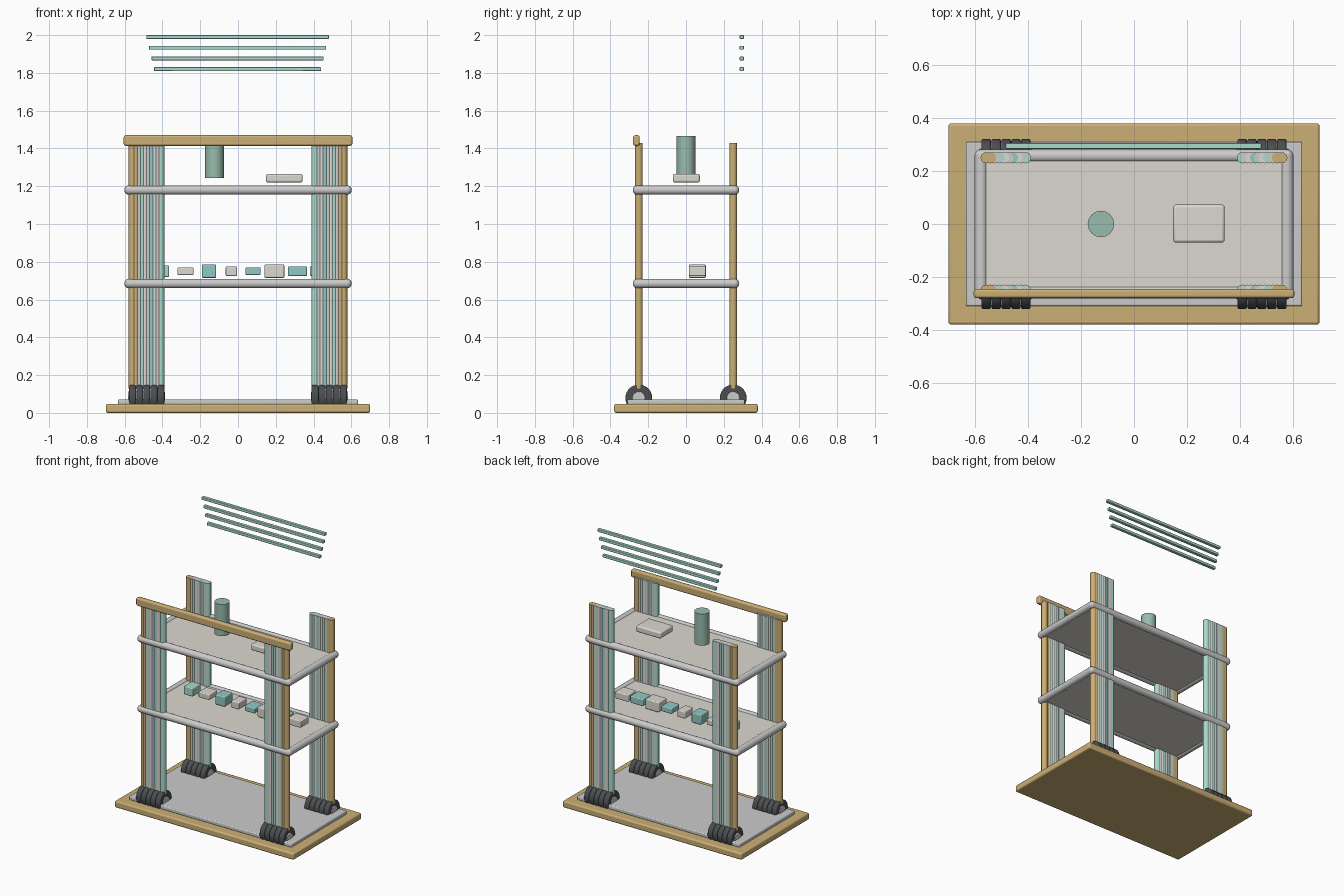
import bpy, bmesh
from mathutils import Matrix, Vector
from math import radians

if "Cube" in bpy.data.objects:
    bpy.data.objects.remove(bpy.data.objects["Cube"])


def mat(name, rgb):
    m = bpy.data.materials.new(name)
    m.diffuse_color = (*rgb, 1)
    m.use_nodes = True
    m.node_tree.nodes["Principled BSDF"].inputs["Base Color"].default_value = m.diffuse_color
    return m


WOOD = mat("wood", (0.60, 0.43, 0.18))
METAL = mat("metal", (0.60, 0.61, 0.63))
CREAM = mat("cream", (0.72, 0.69, 0.63))
TEAL = mat("teal", (0.28, 0.58, 0.55))
MINT = mat("mint", (0.40, 0.70, 0.60))
GREEN = mat("green", (0.32, 0.50, 0.42))
DARK = mat("rubber", (0.07, 0.075, 0.08))


def finish(name, bm, material, bevel=0, smooth=True):
    bmesh.ops.recalc_face_normals(bm, faces=bm.faces)
    me = bpy.data.meshes.new(name)
    bm.to_mesh(me)
    bm.free()
    ob = bpy.data.objects.new(name, me)
    bpy.context.collection.objects.link(ob)
    me.materials.append(material)
    if bevel:
        b = ob.modifiers.new("bevel", 'BEVEL')
        b.width, b.segments, b.limit_method = bevel, 3, 'ANGLE'
    if smooth:
        bpy.context.view_layer.objects.active = ob
        ob.select_set(True)
        bpy.ops.object.shade_smooth_by_angle(angle=radians(35))
        ob.select_set(False)
    return ob


def box(name, x, y, z, material, bevel=0.006):
    """Box from (min, max) ranges."""
    bm = bmesh.new()
    c = Vector([(r[0] + r[1]) / 2 for r in (x, y, z)])
    s = [r[1] - r[0] for r in (x, y, z)]
    bmesh.ops.create_cube(bm, size=1, matrix=Matrix.Translation(c) @ Matrix.Diagonal((*s, 1)))
    return finish(name, bm, material, bevel)


def rod(name, a, b, r, material, segs=20, bevel=0):
    """Cylinder between two points."""
    a, b = Vector(a), Vector(b)
    d = b - a
    bm = bmesh.new()
    bmesh.ops.create_cone(bm, cap_ends=True, segments=segs, radius1=r, radius2=r, depth=d.length,
                          matrix=Matrix.Translation((a + b) / 2) @ d.to_track_quat('Z', 'Y').to_matrix().to_4x4())
    return finish(name, bm, material, bevel)


def ball(name, c, r, material):
    bm = bmesh.new()
    bmesh.ops.create_uvsphere(bm, u_segments=16, v_segments=10, radius=r, matrix=Matrix.Translation(c))
    return finish(name, bm, material)


# Base slab and floor plate
box("base", (-0.70, 0.70), (-0.38, 0.38), (0, 0.047), WOOD, 0.01)
box("floor_plate", (-0.635, 0.635), (-0.31, 0.31), (0.045, 0.072), METAL)

# Shelves with a round rim and rounded corners
for label, z in (("lower", 0.685), ("upper", 1.18)):
    box(label + "_shelf", (-0.58, 0.58), (-0.26, 0.26), (z - 0.016, z + 0.016), CREAM, 0)
    X, Y, R = 0.577, 0.257, 0.025
    for s in (-1, 1):
        rod(label + "_long_rim", (-X, s * Y, z), (X, s * Y, z), R, METAL)
        rod(label + "_short_rim", (s * X, -Y, z), (s * X, Y, z), R, METAL)
        for t in (-1, 1):
            ball(label + "_rim_corner", (s * X, t * Y, z), R, METAL)

# Ribbed posts made of a row of rods, with castors underneath
colours = [WOOD, WOOD, METAL, MINT, CREAM, METAL, TEAL, CREAM, METAL, MINT]
for sx in (-1, 1):
    for sy in (-1, 1):
        y = sy * 0.25
        for i, c in enumerate(colours):
            x = sx * (0.558 - i * 0.0165)
            rod("post_rib", (x, y, 0.13), (x, y, 1.43), 0.021, c, 16)
        for i in range(5):
            x = sx * (0.39 + i * 0.0375)
            rod("castor_tyre", (x, y, 0.079), (x + sx * 0.036, y, 0.079), 0.071, DARK, 28, 0.008)
        rod("castor_hub", (sx * 0.387, y, 0.079), (sx * 0.583, y, 0.079), 0.034, METAL, 20, 0.004)

# Front push handle
box("handle", (-0.605, 0.605), (-0.28, -0.245), (1.414, 1.47), WOOD, 0.01)

# Items on the upper shelf
rod("bottle", (-0.125, 0, 1.243), (-0.125, 0, 1.466), 0.05, GREEN, 16)
box("tray_box", (0.148, 0.342), (-0.07, 0.073), (1.22, 1.265), CREAM, 0.01)

# Row of small blocks on the lower shelf: centre x, width, top, colour
blocks = [(-0.40, 0.07, 0.78, MINT), (-0.278, 0.085, 0.77, CREAM), (-0.153, 0.075, 0.785, TEAL),
          (-0.035, 0.06, 0.775, CREAM), (0.08, 0.08, 0.77, TEAL), (0.193, 0.105, 0.785, CREAM),
          (0.315, 0.10, 0.775, TEAL), (0.43, 0.10, 0.775, CREAM)]
for x, w, top, c in blocks:
    box("block", (x - w / 2, x + w / 2), (0.015, 0.105), (1.50 - top, top), c)

# Four floating bars behind the top
for i in range(4):
    z, h = 1.82 + i * 0.0567, 0.442 + i * 0.0135
    box("upper_bar", (-h - 0.002, h - 0.002), (0.284, 0.306), (z - 0.01, z + 0.01), MINT, 0.003)
